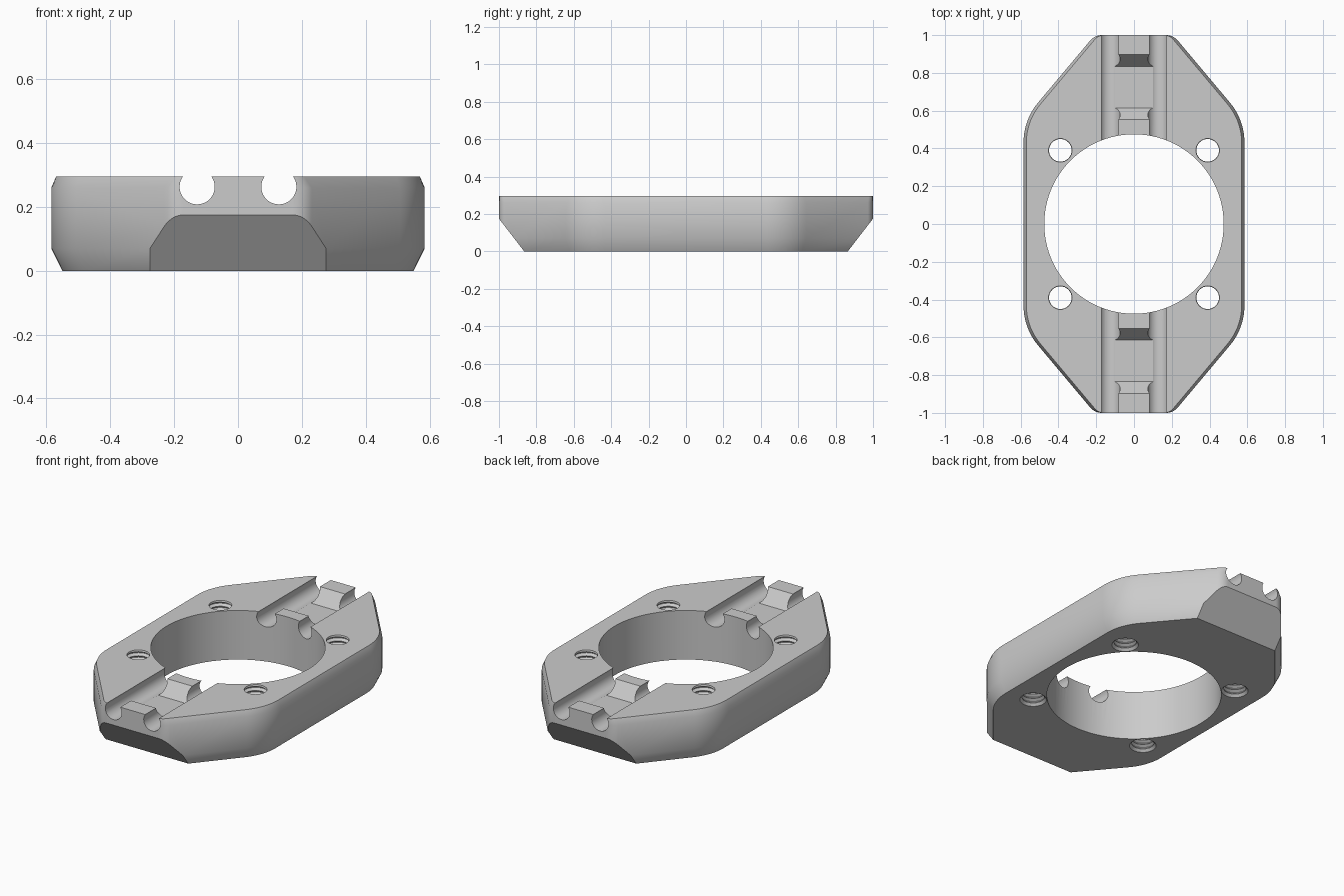
import bpy, bmesh, math
from mathutils import Vector

default = bpy.data.objects.get("Cube")
if default:
    bpy.data.objects.remove(default)

HEIGHT = 0.295
metal = bpy.data.materials.new("satin grey metal")
metal.use_nodes = True
grey = (0.6, 0.6, 0.6, 1)
metal.diffuse_color = grey
metal.node_tree.nodes["Principled BSDF"].inputs["Base Color"].default_value = grey


def loft(name, rings, end_cut=False):
    """Closed solid skinned through rings with equal point counts."""
    bm = bmesh.new()
    loops = [[bm.verts.new(p) for p in ring] for ring in rings]
    n = len(loops[0])
    for a, b in zip(loops, loops[1:]):
        for i in range(n):
            j = (i + 1) % n
            bm.faces.new((a[i], a[j], b[j], b[i]))
    bm.faces.new(loops[0])
    bm.faces.new(loops[-1])
    if end_cut:  # sloping undercut at both ends
        for s in (-1, 1):
            geom = bm.verts[:] + bm.edges[:] + bm.faces[:]
            cut = bmesh.ops.bisect_plane(bm, geom=geom, dist=1e-5, clear_outer=True,
                                         plane_co=(0, s, 0.175), plane_no=(0, s * 0.175, -0.135))
            edges = [e for e in cut["geom_cut"] if isinstance(e, bmesh.types.BMEdge)]
            bmesh.ops.holes_fill(bm, edges=edges, sides=0)
    bmesh.ops.recalc_face_normals(bm, faces=bm.faces[:])
    mesh = bpy.data.meshes.new(name)
    bm.to_mesh(mesh)
    bm.free()
    mesh.materials.append(metal)
    obj = bpy.data.objects.new(name, mesh)
    bpy.context.collection.objects.link(obj)
    return obj


def circle(r, n):
    return [(r * math.cos(math.tau * i / n), r * math.sin(math.tau * i / n)) for i in range(n)]


def fillet(prev, corner, nxt, radius, steps=10):
    """Arc points that round one outline corner."""
    a, b = (prev - corner).normalized(), (nxt - corner).normalized()
    half = a.angle(b) / 2
    centre = corner + (a + b).normalized() * radius / math.sin(half)
    start = (corner + a * radius / math.tan(half) - centre).normalized()
    end = (corner + b * radius / math.tan(half) - centre).normalized()
    return [centre + start.slerp(end, i / steps) * radius for i in range(steps + 1)]


def outline(inset, z):
    """Elongated octagon with rounded corners; flanks move in by inset."""
    slope = 0.84
    side = 0.585 - inset
    shoulder = 0.551 + inset * (1 - math.hypot(1, slope)) / -slope * -1
    nose = side - slope * (1 - shoulder)
    p = [Vector((side, 0, z)), Vector((side, shoulder, z)), Vector((nose, 1, z)), Vector((0, 1, z))]
    quarter = fillet(p[0], p[1], p[2], 0.33 - inset) + fillet(p[1], p[2], p[3], 0.08 - inset)
    half = quarter + [Vector((-v.x, v.y, z)) for v in reversed(quarter)]
    return half + [Vector((-v.x, -v.y, z)) for v in half]


# Chamfered plate
body = loft("mount_plate", [outline(0.035, 0), outline(0, 0.07), outline(0, 0.26),
                            outline(0.015, HEIGHT)], end_cut=True)

# Central bore
cutters = [loft("bore_cutter", [[(x, y, z) for x, y in circle(0.475, 96)] for z in (-0.1, 0.4)])]

# Round grooves along the length
for s in (-1, 1):
    cutters.append(loft("groove_cutter", [[(s * 0.128 + x, y, 0.263 + z) for x, z in circle(0.055, 40)]
                                          for y in (-1.1, 1.1)]))

# Sloped pockets between the grooves
for s in (-1, 1):
    section = [(-0.11, 0.215), (0.11, 0.215), (0.234, 0.375), (-0.234, 0.375)]
    cutters.append(loft("pocket_cutter", [[(x, s * 0.725 + y, z) for y, z in section]
                                          for x in (-0.12, 0.12)]))

# Threaded screw holes with a countersunk lower mouth
pitch = 0.027
thread = [(0.082, -0.01), (0.06, 0.014)]
for i in range(10):
    z = 0.018 + i * pitch
    thread += [(0.06, z), (0.075, z + 0.011), (0.075, z + 0.014), (0.06, z + 0.024)]
thread.append((0.066, 0.31))
for sx in (-1, 1):
    for sy in (-1, 1):
        cutters.append(loft("screw_hole_cutter", [[(sx * 0.39 + x, sy * 0.39 + y, z)
                                                   for x, y in circle(r, 32)] for r, z in thread]))

# Carve, then remove the cutters
bpy.context.view_layer.objects.active = body
body.select_set(True)
for cutter in cutters:
    mod = body.modifiers.new("cut", "BOOLEAN")
    mod.operation = "DIFFERENCE"
    mod.solver = "EXACT"
    mod.object = cutter
    bpy.ops.object.modifier_apply(modifier=mod.name)
    bpy.data.objects.remove(cutter)
bpy.ops.object.shade_smooth_by_angle(angle=math.radians(30))
